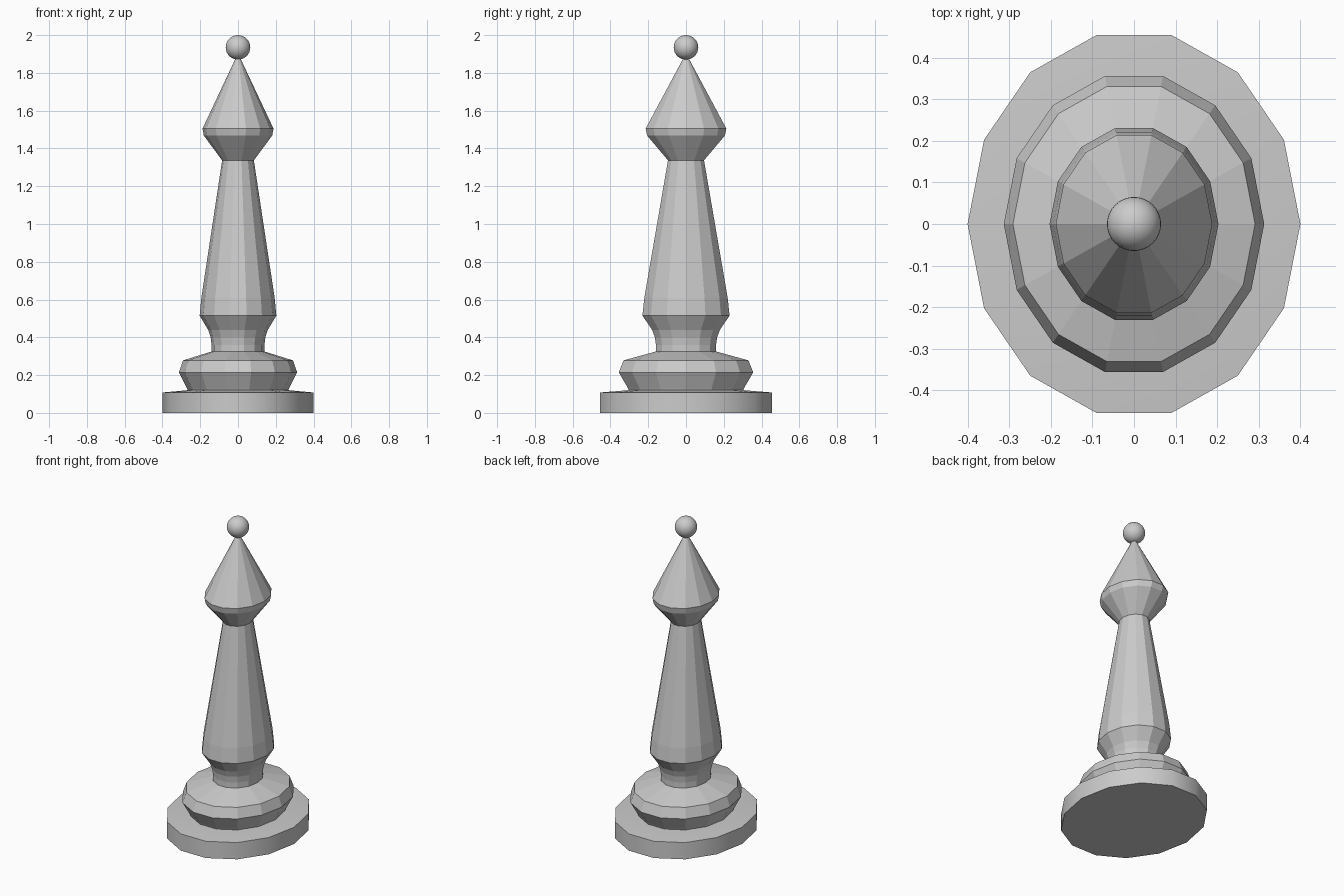
import bpy, bmesh, math

if "Cube" in bpy.data.objects:
    bpy.data.objects.remove(bpy.data.objects["Cube"])

SIDES = 14
STRETCH = 1.166  # depth relative to width


def turned(name, profile):
    """Closed faceted solid from (radius, height) rings, oval in plan."""
    bm = bmesh.new()
    rings = []
    for r, z in profile:
        rings.append([bm.verts.new((r * math.cos(2 * math.pi * i / SIDES),
                                    r * STRETCH * math.sin(2 * math.pi * i / SIDES), z))
                      for i in range(SIDES)])
    for a, b in zip(rings, rings[1:]):
        for i in range(SIDES):
            j = (i + 1) % SIDES
            bm.faces.new((a[i], a[j], b[j], b[i]))
    bm.faces.new(rings[0][::-1])
    bm.faces.new(rings[-1])
    bmesh.ops.recalc_face_normals(bm, faces=bm.faces)
    mesh = bpy.data.meshes.new(name)
    bm.to_mesh(mesh)
    bm.free()
    obj = bpy.data.objects.new(name, mesh)
    bpy.context.collection.objects.link(obj)
    return obj


def smooth(obj):
    bpy.ops.object.select_all(action='DESELECT')
    obj.select_set(True)
    bpy.context.view_layer.objects.active = obj
    bpy.ops.object.shade_smooth_by_angle(angle=math.radians(30))


# Foot plate with a softly shaded rim
smooth(turned("base", [(0.4, 0), (0.4, 0.108), (0.27, 0.12)]))

# Collar, neck, tapered shaft and pointed head
turned("body", [
    (0.265, 0.118), (0.27, 0.13), (0.313, 0.215), (0.291, 0.278), (0.14, 0.325),
    (0.14, 0.36), (0.145, 0.40), (0.158, 0.44), (0.203, 0.515), (0.194, 0.61),
    (0.084, 1.337), (0.181, 1.468), (0.188, 1.505), (0.009, 1.885)])

# Round ball on the tip
bpy.ops.mesh.primitive_uv_sphere_add(segments=32, ring_count=16, radius=0.065,
                                     location=(0, 0, 1.935))
ball = bpy.context.object
ball.name = "finial_ball"
smooth(ball)
